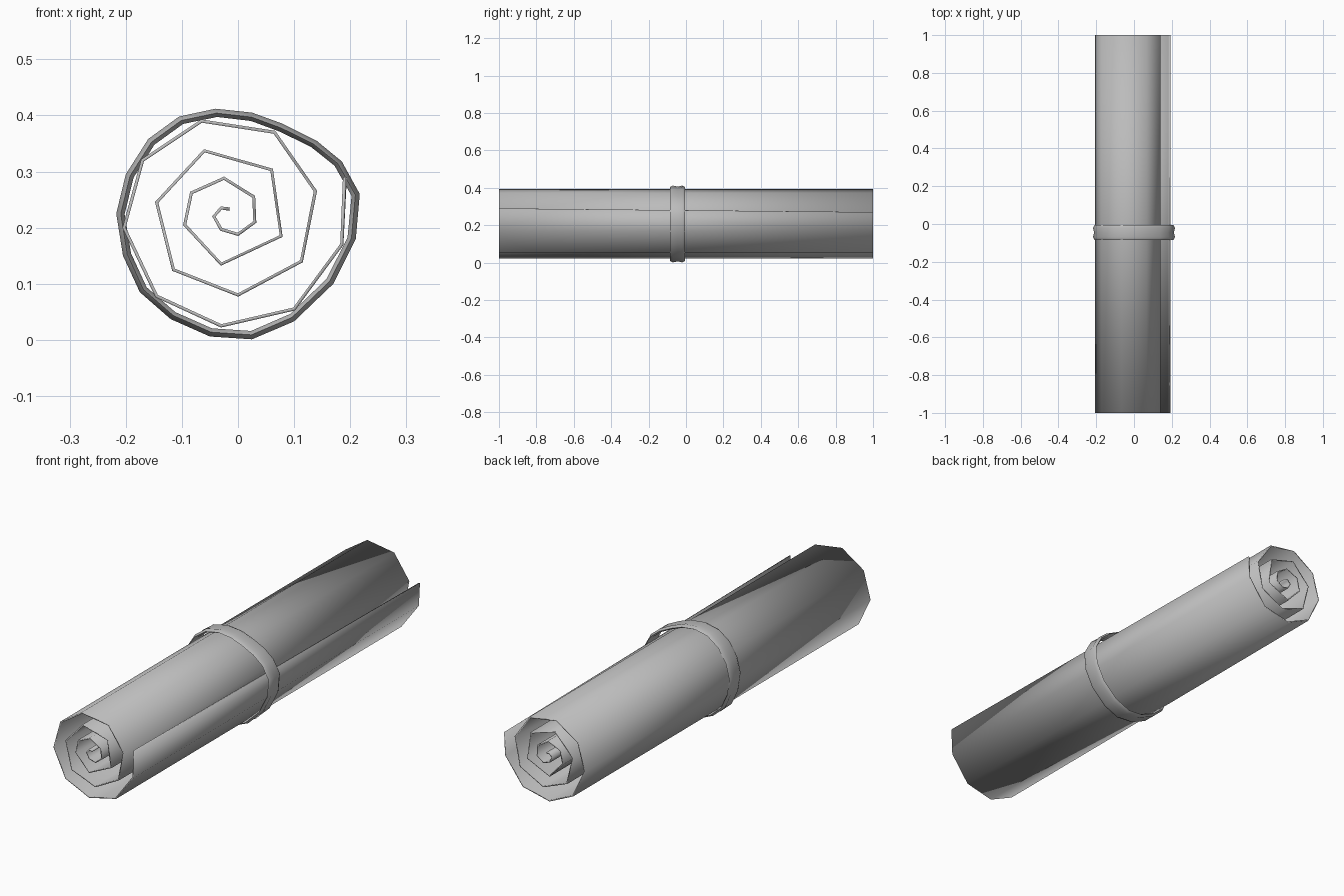
import bpy, bmesh, math
from mathutils import Vector

cube = bpy.data.objects.get("Cube")
if cube:
    bpy.data.objects.remove(cube, do_unlink=True)

grey = bpy.data.materials.new("plain grey")
grey.use_nodes = True
grey.diffuse_color = (0.5, 0.5, 0.5, 1)
grey.node_tree.nodes["Principled BSDF"].inputs["Base Color"].default_value = (0.5, 0.5, 0.5, 1)


def loft(name, rows, closed, angle):
    """Skin a grid of points row by row; closed joins both directions."""
    bm = bmesh.new()
    grid = [[bm.verts.new(p) for p in row] for row in rows]
    n, m = len(grid), len(grid[0])
    for i in range(n if closed else n - 1):
        a, b = grid[i], grid[(i + 1) % n]
        for j in range(m if closed else m - 1):
            k = (j + 1) % m
            bm.faces.new((a[j], a[k], b[k], b[j]))
    bmesh.ops.recalc_face_normals(bm, faces=bm.faces)
    mesh = bpy.data.meshes.new(name)
    bm.to_mesh(mesh)
    bm.free()
    mesh.materials.append(grey)
    obj = bpy.data.objects.new(name, mesh)
    bpy.context.collection.objects.link(obj)
    bpy.ops.object.select_all(action="DESELECT")
    obj.select_set(True)
    bpy.context.view_layer.objects.active = obj
    bpy.ops.object.shade_smooth_by_angle(angle=math.radians(angle))
    return obj


# Rolled sheet: spiral cross-section from the loose edge inward
spiral = [(.19, .29), (.185, .17), (.10, .055), (-.03, .025), (-.145, .078),
          (-.203, .20), (-.17, .32), (-.065, .39), (.065, .37), (.138, .265),
          (.113, .14), (0, .08), (-.115, .125), (-.145, .245), (-.06, .337),
          (.06, .303), (.077, .185), (-.03, .135), (-.095, .205), (-.083, .262),
          (-.025, .288), (.028, .255), (.03, .21), (0, .188), (-.03, .197),
          (-.043, .22), (-.03, .235), (-.015, .233)]
rows = [[Vector((x, -1, z)), Vector((x, 1, z))] for x, z in spiral]
rows[0][1].z -= .02          # loose edge is cut slightly askew
sheet = loft("rolled_sheet", rows, False, 65)
thick = sheet.modifiers.new("paper thickness", "SOLIDIFY")
thick.thickness = .006
thick.offset = 0

# Band: two-lobed section swept around the roll
outline = [(-.04, .412), (.025, .405), (.08, .385), (.14, .355), (.185, .318),
           (.217, .26), (.21, .18), (.17, .10), (.10, .033), (.025, .001),
           (-.05, .006), (-.12, .037), (-.175, .085), (-.205, .15),
           (-.217, .225), (-.20, .295), (-.16, .358), (-.105, .398)]
section = [(-.04, .008), (-.025, 0), (0, .006), (.025, 0), (.04, .008),
           (.028, .015), (-.028, .015)]
centre = Vector((0, 0, .21))
rows = []
for x, z in outline:
    p = Vector((x, 0, z))
    inward = (centre - p).normalized()
    rows.append([p + inward * d + Vector((0, y - .045, 0)) for y, d in section])
loft("tie_band", rows, True, 50)
